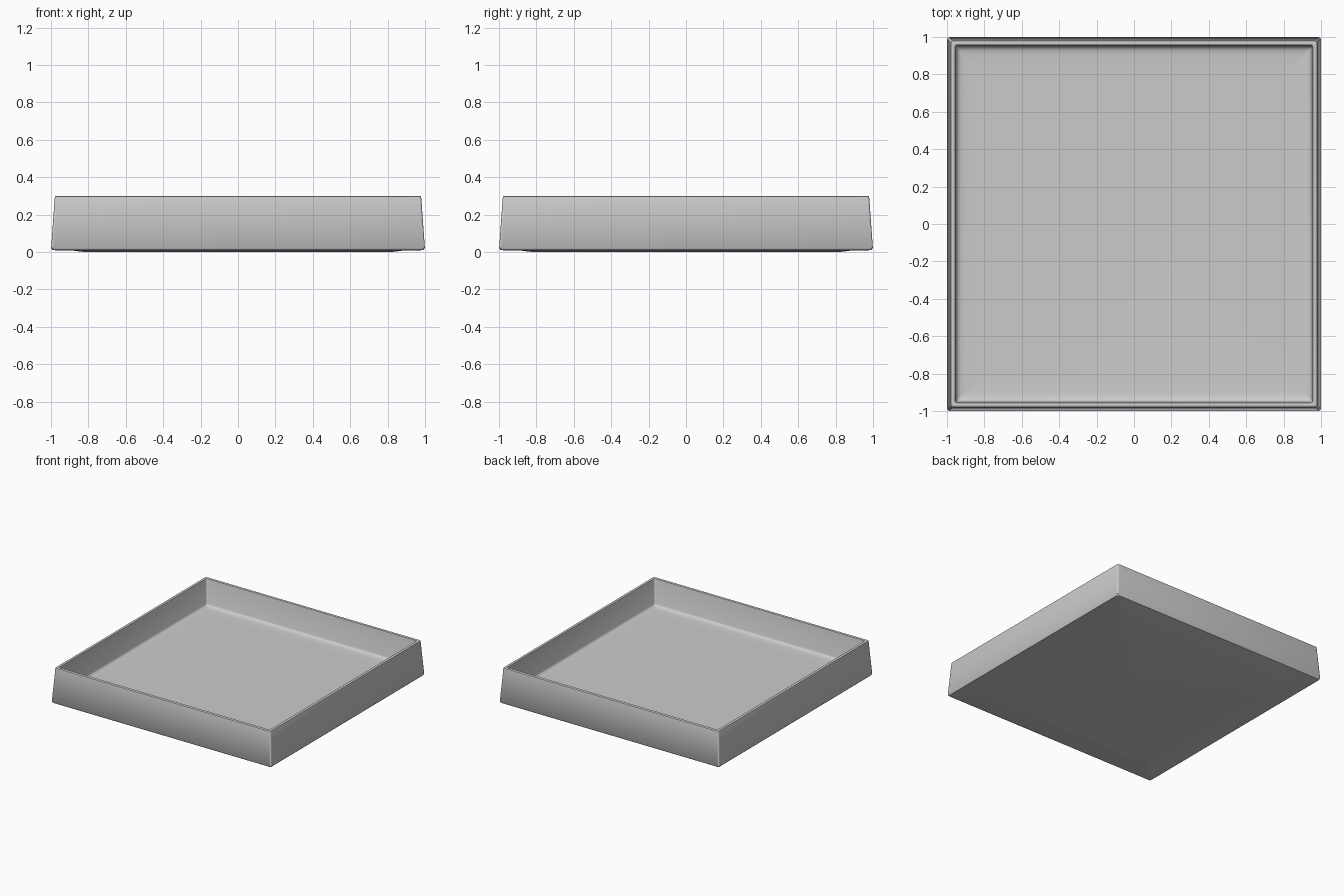
import bpy, bmesh, math

if "Cube" in bpy.data.objects:
    bpy.data.objects.remove(bpy.data.objects["Cube"])

# Tray wall cross-section: (half width, height), from underside to inner floor
PROFILE = [
    (0.80, 0.000), (0.84, 0.002), (0.88, 0.008), (0.975, 0.009), (0.992, 0.012), (0.999, 0.022),
    (0.980, 0.288), (0.978, 0.296), (0.972, 0.300),
    (0.962, 0.300), (0.957, 0.297), (0.955, 0.290),
    (0.948, 0.098), (0.943, 0.088), (0.928, 0.081), (0.900, 0.078), (0.82, 0.077),
]
STEPS = 4


def square_ring(bm, half, z, radius=0.012):
    """Square loop with slightly rounded corners."""
    ring = []
    for c in range(4):
        a0 = c * math.pi / 2
        cx = (half - radius) * (1 if c in (0, 3) else -1)
        cy = (half - radius) * (1 if c in (0, 1) else -1)
        for i in range(STEPS + 1):
            a = a0 + i / STEPS * math.pi / 2
            ring.append(bm.verts.new((cx + radius * math.cos(a),
                                      cy + radius * math.sin(a), z)))
    return ring


bm = bmesh.new()
rings = [square_ring(bm, h, z) for h, z in PROFILE]

# Underside, walls, rim and inner fillet
for a, b in zip(rings, rings[1:]):
    n = len(a)
    for i in range(n):
        j = (i + 1) % n
        bm.faces.new((a[i], a[j], b[j], b[i]))
bm.faces.new(rings[0][::-1])
bm.faces.new(rings[-1])
bmesh.ops.recalc_face_normals(bm, faces=bm.faces)

mesh = bpy.data.meshes.new("square_tray")
bm.to_mesh(mesh)
bm.free()
tray = bpy.data.objects.new("square_tray", mesh)
bpy.context.collection.objects.link(tray)
bpy.context.view_layer.objects.active = tray
tray.select_set(True)
bpy.ops.object.shade_smooth_by_angle(angle=math.radians(40))
